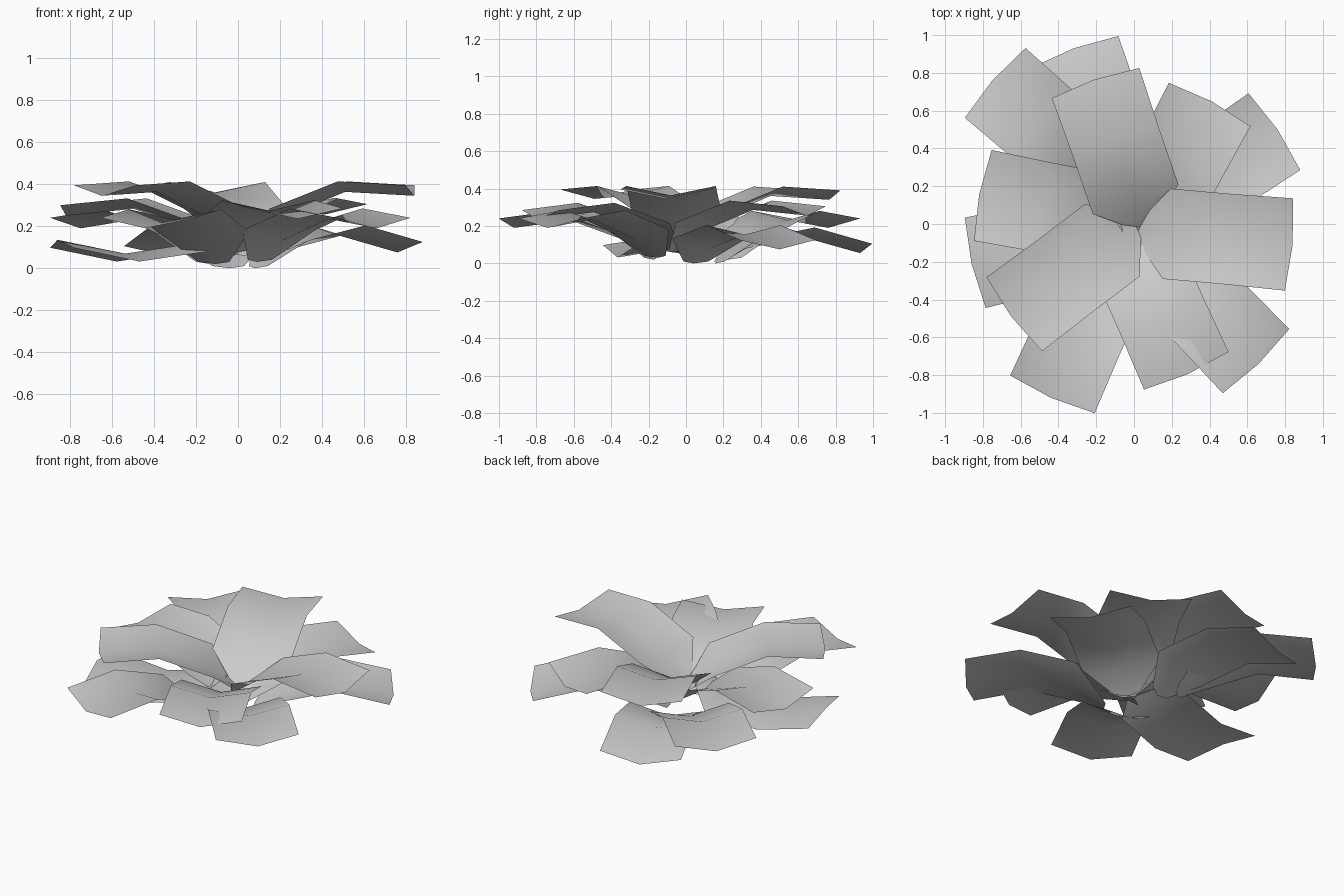
import bpy
import bmesh
from math import radians
from mathutils import Matrix, Vector

cube = bpy.data.objects.get("Cube")
if cube:
    bpy.data.objects.remove(cube, do_unlink=True)

# One plain grey for every leaf
grey = bpy.data.materials.new("leaf_grey")
grey.use_nodes = True
grey.diffuse_color = (0.6, 0.6, 0.6, 1)
bsdf = grey.node_tree.nodes["Principled BSDF"]
bsdf.inputs["Base Color"].default_value = (0.6, 0.6, 0.6, 1)
bsdf.inputs["Roughness"].default_value = 0.8

LENGTH = 0.82
# Each row: midrib distance, edge distance, half width, midrib rise, edge lift
ROWS = [(0.0, 0.02, 0.08, -0.06, 0.01),
        (0.17, 0.15, 0.24, 0.02, 0.05),
        (0.49, 0.475, 0.24, 0.085, 0.05),
        (LENGTH, 0.8, 0.245, 0.0, 0.05)]


def make_leaf(name, tip, heading, base_z, fold=1.0):
    """Troughed leaf with a narrow steep base; a negative fold turns it over."""
    tip = Vector(tip)
    turn = Matrix.Rotation(radians(heading), 3, 'Z')
    bm = bmesh.new()
    grid = []
    for mid, edge, half, rise, lift in ROWS:
        z = base_z + (tip.z - base_z) * mid / LENGTH + rise * fold
        row = []
        for side in (-1, 0, 1):
            along = edge if side else mid
            flat = turn @ Vector((along - LENGTH, side * half, 0))
            height = z + lift * fold * abs(side)
            row.append(bm.verts.new((tip.x + flat.x, tip.y + flat.y, height)))
        grid.append(row)
    for a, b in zip(grid, grid[1:]):
        for j in range(2):
            bm.faces.new((a[j], b[j], b[j + 1], a[j + 1]))
    for face in bm.faces:
        face.smooth = True
    mesh = bpy.data.meshes.new(name)
    bm.to_mesh(mesh)
    bm.free()
    mesh.materials.append(grey)
    obj = bpy.data.objects.new(name, mesh)
    bpy.context.collection.objects.link(obj)
    return obj


# Top tier
make_leaf("top_leaf_back", (-0.21, 0.765, 0.34), 109, 0.18)
make_leaf("top_leaf_left", (0.84, -0.11, 0.345), -5, 0.18)
make_leaf("top_leaf_right", (-0.65, -0.49, 0.345), 217, 0.18)

# Upper middle tier
make_leaf("upper_leaf_right", (-0.82, 0.155, 0.25), 169, 0.12)
make_leaf("upper_leaf_back", (0.41, 0.65, 0.255), 62, 0.12)
make_leaf("upper_leaf_front", (0.285, -0.795, 0.235), 294, 0.12)

# Lower middle tier
make_leaf("lower_leaf_back", (-0.75, 0.76, 0.19), 139, 0.08)
make_leaf("lower_leaf_front", (-0.44, -0.92, 0.19), 246, 0.08)
make_leaf("lower_leaf_left", (0.66, -0.74, 0.19), -46, 0.09)

# Bottom tier, with one leaf turned over
make_leaf("bottom_leaf_left", (0.76, 0.5, 0.075), 34, 0.06)
make_leaf("bottom_leaf_back", (-0.32, 0.93, 0.055), 110, 0.06)
make_leaf("bottom_leaf_right", (-0.86, -0.21, 0.135), 193, 0.13, -0.75)
